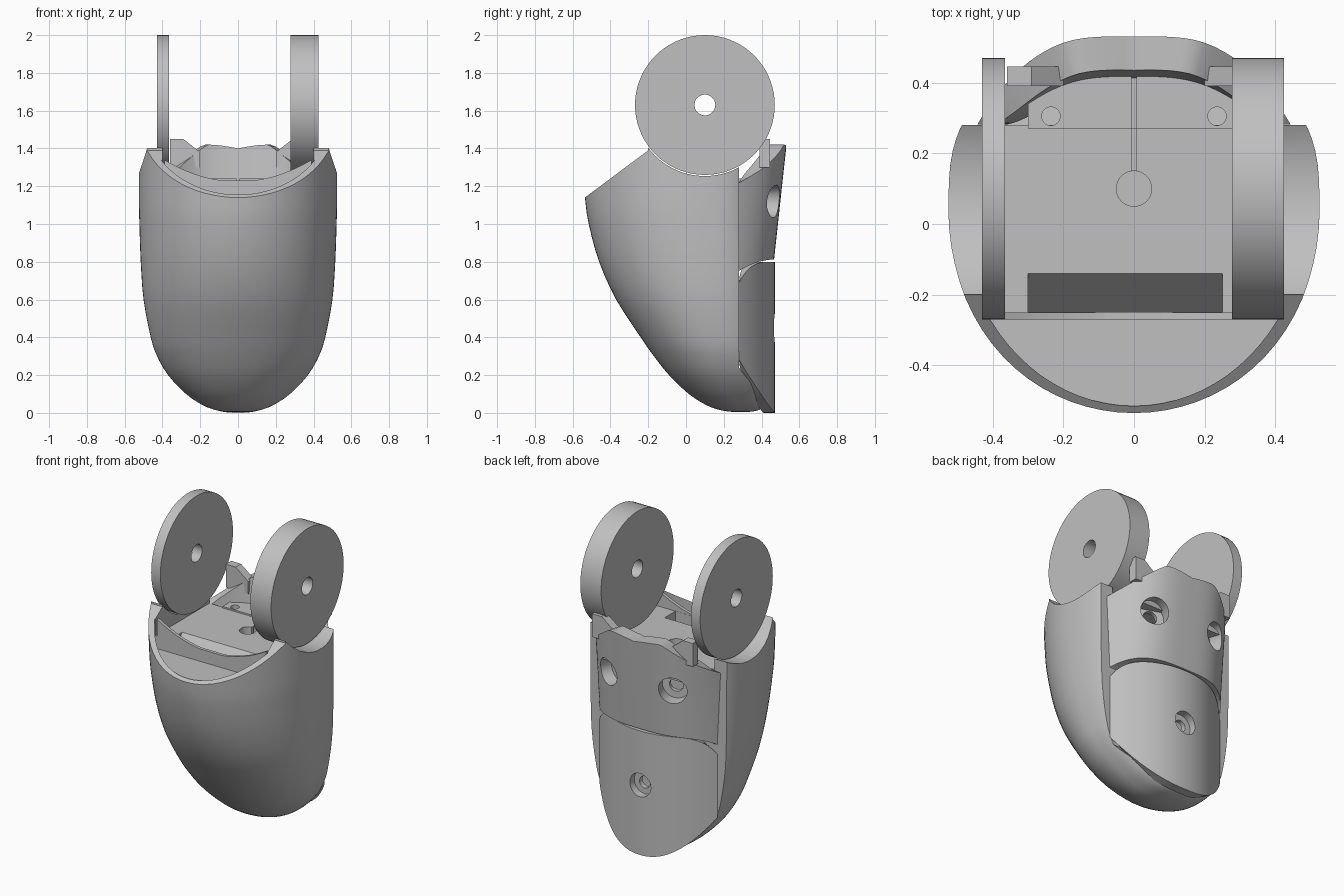
import bpy, bmesh, math
from mathutils import Vector

cube = bpy.data.objects.get("Cube")
if cube:
    bpy.data.objects.remove(cube, do_unlink=True)

grey = bpy.data.materials.new("plain_grey")
grey.use_nodes = True
grey.diffuse_color = (0.53, 0.53, 0.53, 1)
grey.node_tree.nodes["Principled BSDF"].inputs["Base Color"].default_value = (0.53, 0.53, 0.53, 1)


def make(name, bm):
    bmesh.ops.recalc_face_normals(bm, faces=bm.faces)
    mesh = bpy.data.meshes.new(name)
    bm.to_mesh(mesh)
    bm.free()
    mesh.materials.append(grey)
    ob = bpy.data.objects.new(name, mesh)
    bpy.context.collection.objects.link(ob)
    return ob


def activate(ob):
    bpy.ops.object.select_all(action='DESELECT')
    ob.select_set(True)
    bpy.context.view_layer.objects.active = ob


def smooth(ob):
    activate(ob)
    bpy.ops.object.shade_smooth_by_angle(angle=math.radians(32))


def prism(name, pts, axis, a, b):
    """Extrude a 2D outline along an axis from a to b."""
    place = {'x': lambda p, d: (d, p[0], p[1]),
             'y': lambda p, d: (p[0], d, p[1]),
             'z': lambda p, d: (p[0], p[1], d)}[axis]
    bm = bmesh.new()
    low = [bm.verts.new(place(p, a)) for p in pts]
    high = [bm.verts.new(place(p, b)) for p in pts]
    bm.faces.new(low)
    bm.faces.new(high)
    n = len(pts)
    for i in range(n):
        j = (i + 1) % n
        bm.faces.new((low[i], low[j], high[j], high[i]))
    return make(name, bm)


def box(name, x0, x1, y0, y1, z0, z1):
    return prism(name, [(x0, y0), (x1, y0), (x1, y1), (x0, y1)], 'z', z0, z1)


def circle(cx, cy, r, n=64):
    return [(cx + r * math.cos(math.tau * i / n), cy + r * math.sin(math.tau * i / n)) for i in range(n)]


def rod(name, centre, direction, r, depth):
    ob = prism(name, circle(0, 0, r, 32), 'z', -depth / 2, depth / 2)
    ob.location = centre
    ob.rotation_euler = Vector(direction).to_track_quat('Z', 'Y').to_euler()
    return ob


def cut(ob, *cutters):
    for c in cutters:
        c.hide_render = True
        activate(ob)
        m = ob.modifiers.new("cut", 'BOOLEAN')
        m.operation, m.solver, m.object = 'DIFFERENCE', 'EXACT', c
        bpy.ops.object.modifier_apply(modifier=m.name)
        bpy.data.objects.remove(c, do_unlink=True)


def refine(rows, steps):
    """Smooth curve through the given rows of values."""
    out = []
    for i in range(len(rows) - 1):
        quad = [rows[max(i - 1, 0)], rows[i], rows[i + 1], rows[min(i + 2, len(rows) - 1)]]
        for k in range(steps):
            t = k / steps
            out.append([b + t / 2 * (c - a + t * (2 * a - 5 * b + 4 * c - d + t * (3 * (b - c) + d - a)))
                        for a, b, c, d in zip(*quad)])
    return out + [rows[-1]]


# Main shell: lofted sections (height, front y, half width, centre y, back y)
sections = [
    (.004, .26, .04, .29, .32), (.013, .19, .11, .28, .38), (.04, .11, .185, .26, .42),
    (.1, .015, .275, .24, .44), (.2, -.09, .37, .2, .45), (.3, -.17, .428, .17, .45),
    (.4, -.24, .462, .14, .45), (.6, -.37, .5, .1, .45), (.8, -.46, .515, .07, .45),
    (1.0, -.515, .522, .05, .45), (1.14, -.535, .525, .04, .45), (1.42, -.56, .525, .04, .45)]
bm = bmesh.new()
rings = []
for z, front, w, c, back in refine(sections, 3):
    ring = []
    for i in range(72):
        s, k = math.sin(math.tau * i / 72), math.cos(math.tau * i / 72)
        if s > 0:
            p = 2 / 3
            ring.append(bm.verts.new((w * math.copysign(abs(k) ** p, k), c + (back - c) * s ** p, z)))
        else:
            ring.append(bm.verts.new((w * k, c + (c - front) * s, z)))
    rings.append(ring)
bm.faces.new(rings[0])
bm.faces.new(rings[-1])
for a, b in zip(rings, rings[1:]):
    for i in range(72):
        j = (i + 1) % 72
        bm.faces.new((a[i], a[j], b[j], b[i]))
shell = make("main_shell", bm)

span = math.acos(.31 / .555)
arc = [(.49 * math.sin(span * i / 12), .04 - .555 * math.cos(span * i / 12)) for i in range(-12, 13)]
cut(shell,
    prism("slope_cut", [(-1, .793), (-.2, 1.39), (-.2, 2), (-1, 2)], 'x', -1, 1),
    prism("wheel_cut", circle(.1, 1.63, .376, 96), 'x', -1, 1),
    prism("back_cut", [(.28, .24), (.28, 2), (1, 2), (1, -.1), (.47, 0)], 'x', -1, 1),
    prism("front_pocket", arc, 'z', 1.15, 2),
    box("middle_recess", -.4, .4, -.272, .3, 1.23, 2),
    prism("floor_pit", [(-.14, 1.23), (-.14, 1.3), (-.249, 1.3), (-.249, 1.1)], 'x', -.3, .25),
    rod("floor_hole", (0, .1, 1.2), (0, 0, 1), .05, .3),
    box("floor_slot", -.007, .007, .1, .4, 1.17, 2))
smooth(shell)

# Arched lip behind the front pocket
lip = [(.39 * t / 10, 1.225 + .115 * (t / 10) ** 2) for t in range(-10, 11)]
smooth(prism("front_lip", [(-.39, 1.14)] + lip + [(.39, 1.14)], 'y', -.27, -.25))

# Wheels of different thickness
for name, a, b in (("right_wheel", -.43, -.365), ("left_wheel", .277, .425)):
    wheel = prism(name, circle(.1, 1.63, .37, 72), 'x', a, b)
    cut(wheel, prism("axle_hole", circle(.1, 1.63, .055, 32), 'x', a - .1, b + .1))
    smooth(wheel)


def curved_plate(name, half, thick, power, back, bottom, top):
    """Bowed plate whose edges are given as functions of the distance from the middle."""
    bm = bmesh.new()
    cols, rows = 48, 12
    layers = []
    for inner in (0, thick):
        grid = []
        for i in range(cols + 1):
            s = math.sin(math.pi / 2 * (2 * i / cols - 1))
            t = abs(s)
            column = []
            for j in range(rows + 1):
                z = bottom(t) + (top(t) - bottom(t)) * j / rows
                y = back(z) - (back(z) - .281) * t ** power
                x = s * (half(z) - (.05 if inner else 0))
                column.append(bm.verts.new((x, y - inner * (1 - t ** 6), z)))
            grid.append(column)
        layers.append(grid)
    o, n = layers
    for g in layers:
        for i in range(cols):
            for j in range(rows):
                bm.faces.new((g[i][j], g[i + 1][j], g[i + 1][j + 1], g[i][j + 1]))
    for i in range(cols):
        for j in (0, rows):
            bm.faces.new((o[i][j], o[i + 1][j], n[i + 1][j], n[i][j]))
    for j in range(rows):
        for i in (0, cols):
            bm.faces.new((o[i][j], o[i][j + 1], n[i][j + 1], n[i][j]))
    return make(name, bm)


def screw_seat(name, plate, spot, direction, r, deep):
    """Counterbore with a stepped ring at its floor."""
    d = Vector(direction).normalized()
    spot = Vector(spot)
    cut(plate, rod("bore", spot, d, r, .3))
    seat = rod(name, spot - d * deep, d, r + .008, .03)
    cut(seat, rod("screw_hole", spot - d * deep, d, r / 2, .2))
    smooth(seat)


# Rear covers
upper = curved_plate("upper_rear_cover", lambda z: .42 + .05 * (z - .75), .095, 3.2,
                     lambda z: .465 + .065 * (z - .8) / .6,
                     lambda t: .812 - .06 * t ** 6,
                     lambda t: 1.4 + .02 * math.sin(math.pi * min(t, .4) / .8)
                     - .2 * max(0, (t - .4) / .6) ** 1.1)
for name, s in (("right_screw_seat", -1), ("left_screw_seat", 1)):
    screw_seat(name, upper, (s * .23, .465, 1.12), (s * .35, 1, 0), .086, .1)
smooth(upper)

lower = curved_plate("lower_rear_cover", lambda z: .42, .06, 2.1, lambda z: .47,
                     lambda t: .28 * t ** 2.3, lambda t: .8 - .11 * t ** 7)
screw_seat("lower_screw_seat", lower, (0, .47, .45), (0, 1, 0), .075, .065)
smooth(lower)

# Inner ledge and corner tabs behind the wheels
ledge = box("rear_ledge", -.3, .3, .27, .43, 1.17, 1.24)
cut(ledge, box("ledge_slot", -.007, .007, .2, .5, 1.2, 2),
    *[rod("ledge_hole", (s * .235, .305, 1.2), (0, 0, 1), .026, .3) for s in (-1, 1)])
smooth(ledge)
for name, s in (("right_tab", -1), ("left_tab", 1)):
    tab = [(s * x, z) for x, z in ((.36, 1.3), (.36, 1.45), (.29, 1.45), (.2, 1.38), (.2, 1.3))]
    prism(name, tab, 'y', .39, .445)
